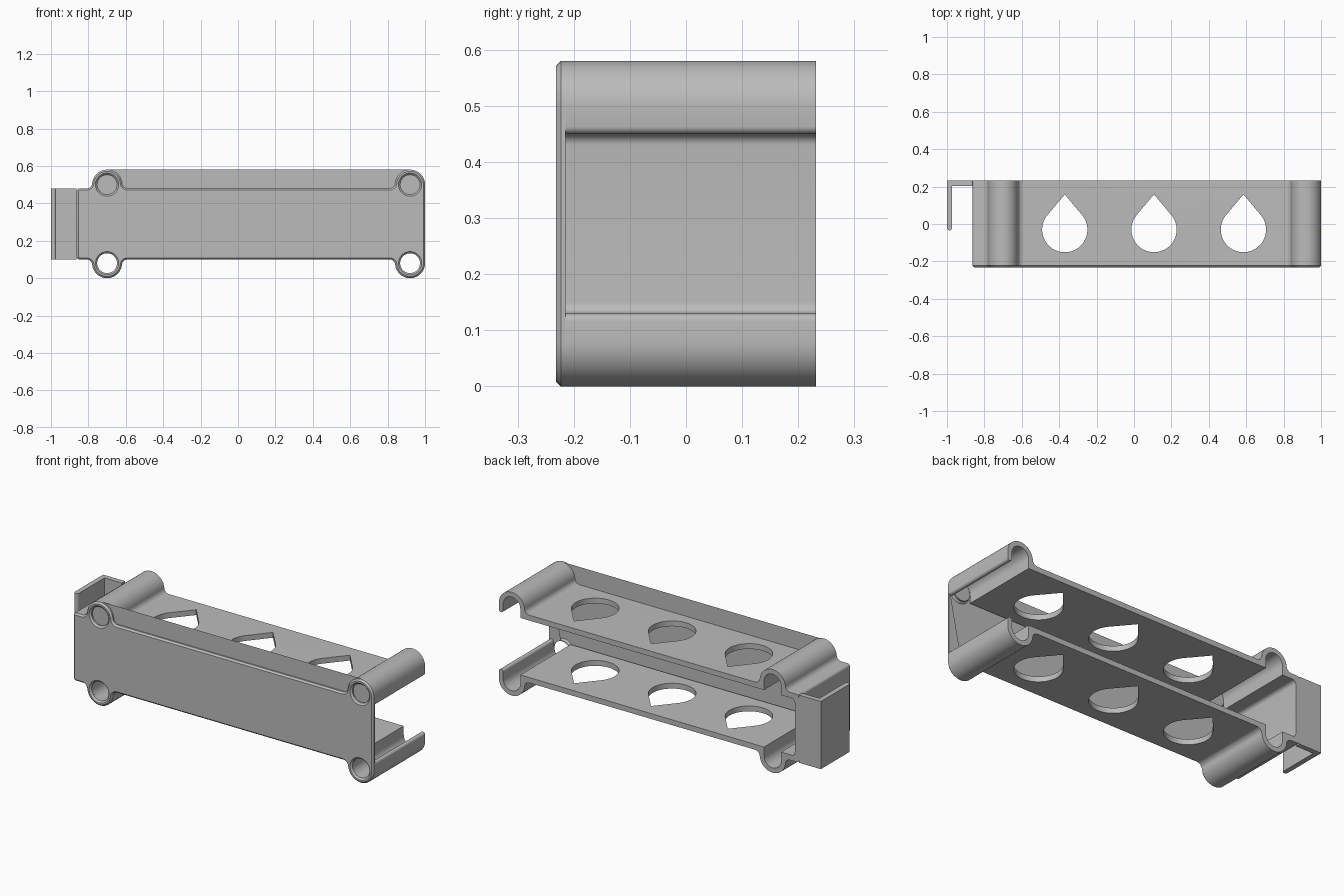
import bpy, bmesh
from math import sin, cos, radians, degrees, sqrt, atan2

if "Cube" in bpy.data.objects:
    bpy.data.objects.remove(bpy.data.objects["Cube"])

MID = 0.29                      # height of the mirror plane
HALF, INNER = 0.19, 0.16        # half heights outside and inside the plates
TUBES = (0.92, -0.70)           # tube centres along x
TUBE_Z, TUBE_R, HOLE_R = 0.21, 0.08, 0.053
FILLET, CORNER = 0.03, 0.015
LEFT, WALL = -0.863, 0.025
FRONT, BACK, PLATE_BACK, CHAMFER = -0.232, 0.232, -0.215, 0.009

grey = bpy.data.materials.new("plain grey")
grey.use_nodes = True
grey.diffuse_color = (0.5, 0.5, 0.5, 1)
grey.node_tree.nodes["Principled BSDF"].inputs["Base Color"].default_value = (0.5, 0.5, 0.5, 1)


def arc(cx, cy, r, a0, a1, n=12):
    angles = [radians(a0 + (a1 - a0) * i / n) for i in range(n + 1)]
    return [(cx + r * cos(a), cy + r * sin(a)) for a in angles]


def mirrored(points):
    return [(x, -z) for x, z in points]


def upper_outline(d):
    """Upper outer edge from the right end to the left end, inset by d."""
    dz = HALF + FILLET - TUBE_Z
    dx = sqrt((TUBE_R + FILLET) ** 2 - dz ** 2)
    a = degrees(atan2(dz, dx))
    pts = []
    for i, c in enumerate(TUBES):
        if i:
            pts += arc(c + dx, HALF + FILLET, FILLET + d, -90, a - 180, 8)
        pts += arc(c, TUBE_Z, TUBE_R - d, a if i else 0, 180 - a, 32)
        pts += arc(c - dx, HALF + FILLET, FILLET + d, -a, -90, 8)
    return pts + arc(LEFT + CORNER, HALF - CORNER, CORNER - d, 90, 180, 6)


def inner_outline():
    """Upper inner edge from the lip of the open tube to the end wall."""
    lip = (TUBE_R - HOLE_R) / 2
    pts = arc(TUBES[0] + TUBE_R - lip, INNER + lip, lip, 0, -180, 10)
    for i, c in enumerate(TUBES):
        if i:
            pts.append((c + HOLE_R, INNER))
        pts += arc(c, TUBE_Z, HOLE_R, 0, 180, 32)
        pts.append((c - HOLE_R, INNER))
    return pts + arc(LEFT + WALL + 0.02, INNER - 0.02, 0.02, 90, 180, 8)


def solid(name, levels, place):
    """Skin matching sets of loops level by level, and fill both ends."""
    bm = bmesh.new()
    rings = [[[bm.verts.new(place(p, h)) for p in loop] for loop in loops]
             for h, loops in levels]
    for low, high in zip(rings, rings[1:]):
        for a, b in zip(low, high):
            for i in range(len(a)):
                j = (i + 1) % len(a)
                bm.faces.new((a[i], a[j], b[j], b[i]))
    for cap in (rings[0], rings[-1]):
        if len(cap) == 1:
            bm.faces.new(cap[0])
        else:
            edges = [bm.edges.get((r[i - 1], r[i])) for r in cap for i in range(len(r))]
            bmesh.ops.triangle_fill(bm, edges=edges, use_beauty=True)
    bmesh.ops.recalc_face_normals(bm, faces=bm.faces)
    mesh = bpy.data.meshes.new(name)
    bm.to_mesh(mesh)
    bm.free()
    mesh.materials.append(grey)
    obj = bpy.data.objects.new(name, mesh)
    bpy.context.collection.objects.link(obj)
    return obj


def along_y(p, h):
    return (p[0], h, p[1] + MID)


def along_z(p, h):
    return (p[0], p[1], h)


def smooth(obj):
    bpy.ops.object.select_all(action="DESELECT")
    obj.select_set(True)
    bpy.context.view_layer.objects.active = obj
    bpy.ops.object.shade_smooth_by_angle(angle=radians(30))


# Front plate with chamfered rim and four round holes
def plate_loops(d):
    upper = upper_outline(d)
    holes = [arc(c, s * TUBE_Z, HOLE_R + d, 0, 360, 48)[:-1] for c in TUBES for s in (1, -1)]
    return [upper + mirrored(upper)[::-1]] + holes


front_plate = solid("front_plate", [(FRONT, plate_loops(CHAMFER)),
                                    (FRONT + CHAMFER, plate_loops(0)),
                                    (PLATE_BACK, plate_loops(0))], along_y)

# Channel body: top and bottom plates, end wall and slotted tubes
outer, inner = upper_outline(0), inner_outline()
section = outer + mirrored(outer)[::-1] + mirrored(inner) + inner[::-1]
body = solid("channel_body", [(PLATE_BACK, [section]), (BACK, [section])], along_y)

# Teardrop openings through both plates
for x in (-0.37, 0.107, 0.585):
    drop = arc(x, -0.03, 0.121, 140, 400, 48) + [(x, 0.158)]
    cutter = solid("teardrop_cutter", [(-0.2, [drop]), (0.8, [drop])], along_z)
    cutter.hide_render = True
    cut = body.modifiers.new("teardrop", "BOOLEAN")
    cut.operation, cut.solver, cut.object = "DIFFERENCE", "EXACT", cutter
    bpy.context.view_layer.objects.active = body
    bpy.ops.object.modifier_apply(modifier=cut.name)
    bpy.data.objects.remove(cutter)

# Side hook, a bent strip with a rounded tip
T = 0.028
hook_outline = [(LEFT, BACK), (-1, BACK)] + arc(-1 + T / 2, -0.02, T / 2, 180, 360, 10)
hook_outline += [(-1 + T, BACK - T), (LEFT, BACK - T)]
hook = solid("side_hook", [(MID - HALF, [hook_outline]), (MID + HALF, [hook_outline])], along_z)

for part in (front_plate, body, hook):
    smooth(part)
